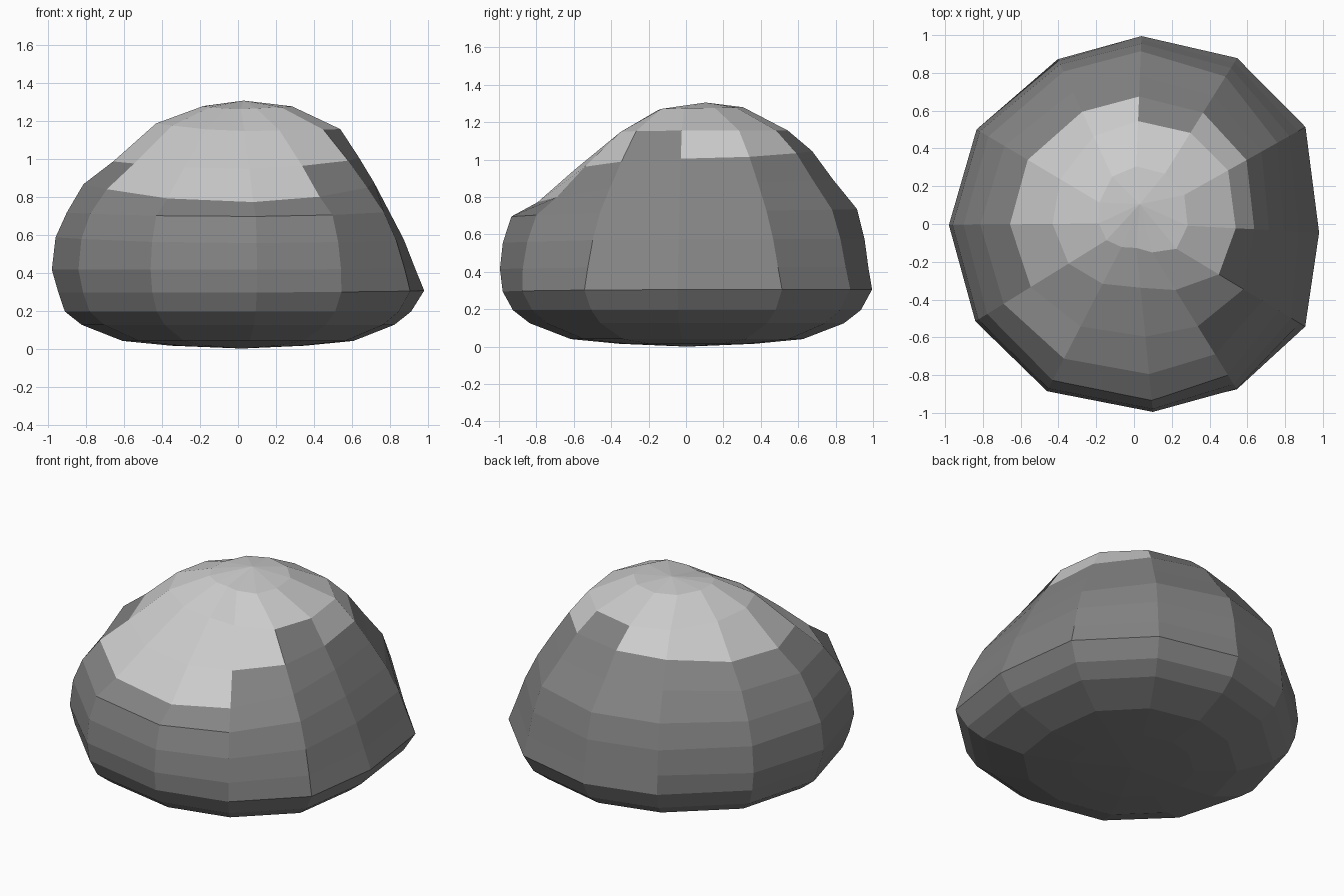
import bpy, bmesh, math
from mathutils import Vector

if "Cube" in bpy.data.objects:
    bpy.data.objects.remove(bpy.data.objects["Cube"])

# plan outline: twelve uneven corners, counter-clockwise from the right
outline = [(.98, -.05), (.91, .51), (.55, .88), (.04, 1.0), (-.41, .88), (-.84, .5),
           (-.98, -.01), (-.84, -.52), (-.46, -.89), (.1, -1.0), (.55, -.89), (.91, -.55)]

# side profiles (radius, height), from base to summit
base = [(.36, .02), (.62, .045), (.84, .13), (.93, .2)]
right = base + [(1.0, .31), (.95, .43), (.89, .58), (.81, .73), (.73, .88), (.65, 1.01), (.55, 1.16), (.29, 1.28)]
back = base + [(.99, .31), (.97, .43), (.95, .58), (.91, .74), (.78, .90), (.67, 1.05), (.54, 1.16), (.30, 1.285)]
left = base + [(.965, .30), (1.0, .42), (.98, .59), (.92, .72), (.83, .87), (.67, .99), (.44, 1.19), (.19, 1.28)]
front = base + [(.985, .30), (1.0, .42), (.985, .56), (.94, .70), (.80, .775), (.60, .95), (.34, 1.15), (.13, 1.265)]

# first pale row of each column: the pale cap has a stepped lower edge
cap_start = [9, 9, 10, 9, 9, 9, 9, 8, 8, 8, 9, 10]


def blend(c, s, k):
    """Profile point in direction (c, s), mixed from the two nearest sides."""
    a = Vector(right[k] if c > 0 else left[k])
    b = Vector(back[k] if s > 0 else front[k])
    return a * c * c + b * s * s


# boulder body, lofted ring by ring
bm = bmesh.new()
rings = []
for k in range(len(front)):
    ring = []
    for x, y in outline:
        size = math.hypot(x, y)
        r, z = blend(x / size, y / size, k)
        ring.append(bm.verts.new((x * r, y * r, z)))
    rings.append(ring)
bottom = bm.verts.new((.02, 0, .005))
summit = bm.verts.new((.03, .1, 1.31))
n = len(outline)
for i in range(n):
    j = (i + 1) % n
    bm.faces.new((bottom, rings[0][j], rings[0][i])).material_index = 1
    bm.faces.new((summit, rings[-1][i], rings[-1][j]))
    for k in range(len(rings) - 1):
        face = bm.faces.new((rings[k][i], rings[k][j], rings[k + 1][j], rings[k + 1][i]))
        face.material_index = 0 if k >= cap_start[i] else 1

# stand on the ground and centre
for axis in range(3):
    lo = min(v.co[axis] for v in bm.verts)
    hi = max(v.co[axis] for v in bm.verts)
    shift = lo if axis == 2 else (lo + hi) / 2
    for v in bm.verts:
        v.co[axis] -= shift
bmesh.ops.recalc_face_normals(bm, faces=bm.faces)
mesh = bpy.data.meshes.new("boulder")
bm.to_mesh(mesh)
bm.free()

# pale cap and dark stone
for name, tone in (("pale_cap", .8), ("dark_stone", .23)):
    mat = bpy.data.materials.new(name)
    mat.diffuse_color = (tone, tone, tone, 1)
    mat.use_nodes = True
    mat.node_tree.nodes["Principled BSDF"].inputs["Base Color"].default_value = mat.diffuse_color
    mesh.materials.append(mat)
bpy.context.collection.objects.link(bpy.data.objects.new("boulder", mesh))
